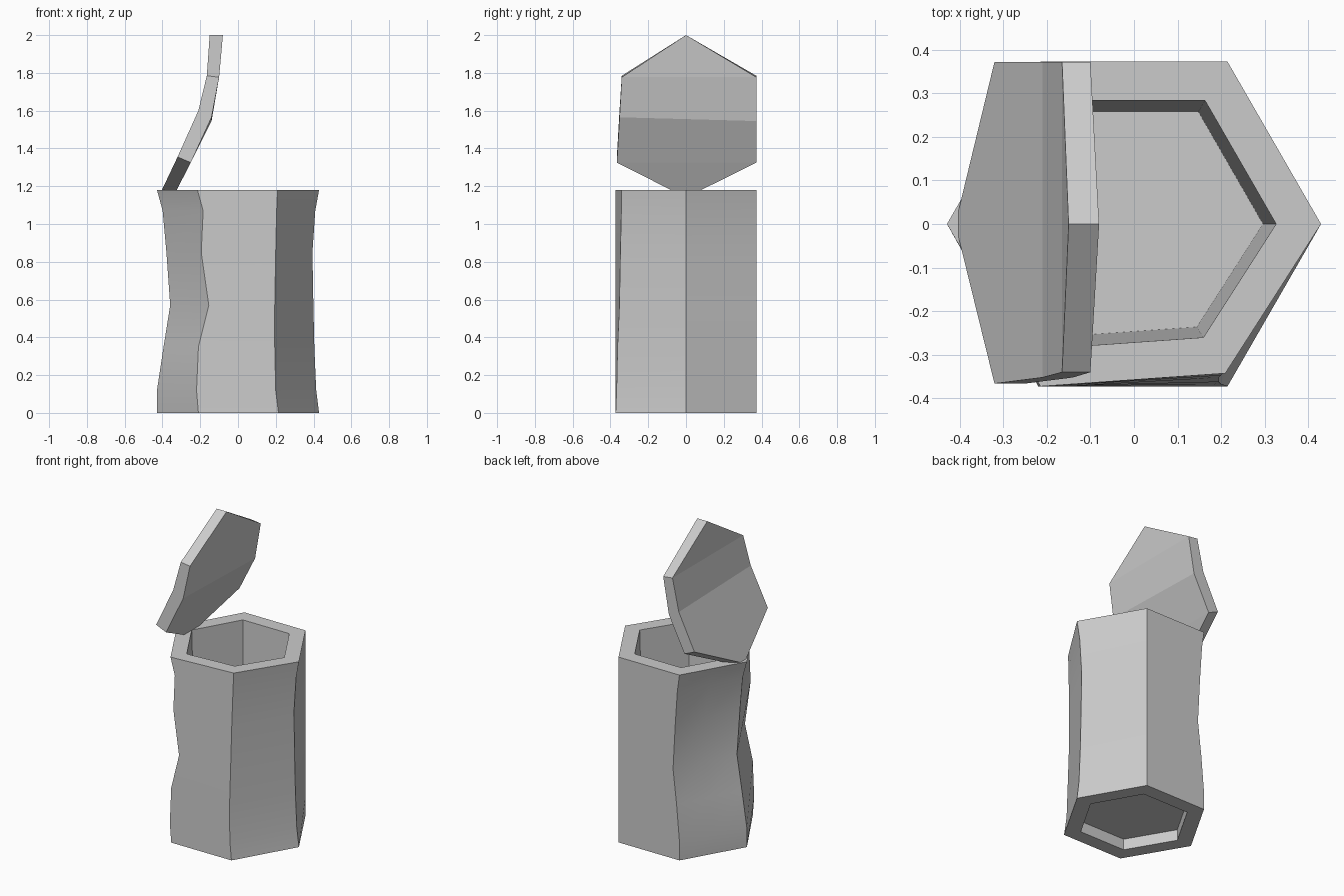
import bpy
import bmesh
from math import cos, sin, radians

if "Cube" in bpy.data.objects:
    bpy.data.objects.remove(bpy.data.objects["Cube"])

grey = bpy.data.materials.new("plain grey")
grey.use_nodes = True
colour = (0.6, 0.6, 0.6, 1)
grey.diffuse_color = colour
grey.node_tree.nodes["Principled BSDF"].inputs["Base Color"].default_value = colour


def finish(bm, name):
    bmesh.ops.recalc_face_normals(bm, faces=bm.faces)
    mesh = bpy.data.meshes.new(name)
    bm.to_mesh(mesh)
    bm.free()
    mesh.materials.append(grey)
    obj = bpy.data.objects.new(name, mesh)
    bpy.context.collection.objects.link(obj)
    return obj


def bridge(bm, lower, upper):
    n = len(lower)
    for i in range(n):
        j = (i + 1) % n
        bm.faces.new((lower[i], lower[j], upper[j], upper[i]))


# Battered hexagonal can: sideways dents of each corner, by height
heights = [0, 0.12, 0.35, 0.57, 0.85, 1.07, 1.18]
dent_x = {
    0: [0, -0.015, -0.025, -0.03, -0.035, -0.02, 0],
    120: [0, 0, 0.02, 0.045, 0.03, 0.015, 0],
    180: [0, 0, 0.035, 0.07, 0.05, 0.03, 0],
    240: [0.005, -0.005, 0.005, 0.06, 0.02, 0.03, 0],
    300: [0, -0.015, -0.02, -0.02, -0.015, -0.01, -0.005],
}
dent_y = {300: [0, 0.005, 0.01, 0.02, 0.025, 0.03, 0.03]}
side_dent = [0, 0, 0.005, 0.015, 0.03, 0.01, 0]   # hollow in one back side
none = [0] * len(heights)


def ring_points(level):
    points = []
    for angle in range(0, 360, 60):
        a = radians(angle)
        points.append((0.429 * cos(a) + dent_x.get(angle, none)[level],
                       0.43 * sin(a) + dent_y.get(angle, none)[level]))
    # middle column of the hollow side
    (ax, ay), (bx, by) = points[2], points[3]
    d = side_dent[level]
    points.insert(3, ((ax + bx) / 2 + d * 0.87, (ay + by) / 2 - d * 0.5))
    return points


def add_ring(bm, level, z, scale=1):
    return [bm.verts.new((x * scale, y * scale, z)) for x, y in ring_points(level)]


bm = bmesh.new()
top = len(heights) - 1
rings = [add_ring(bm, 0, 0.07, 0.76), add_ring(bm, 0, 0, 0.76)]   # foot recess
rings += [add_ring(bm, i, z) for i, z in enumerate(heights)]      # outer wall
rings += [add_ring(bm, top, 1.18, 0.76), add_ring(bm, top, 0.14, 0.69)]   # hollow inside
for lower, upper in zip(rings, rings[1:]):
    bridge(bm, lower, upper)
bm.faces.new(rings[0])
bm.faces.new(rings[-1])
can = finish(bm, "can_body")
bpy.ops.object.select_all(action="DESELECT")
can.select_set(True)
bpy.context.view_layer.objects.active = can
bpy.ops.object.shade_smooth_by_angle(angle=radians(30))

# Bent hexagonal lid: (x, z) down the inner and outer faces, tip to tip
inner = [(-0.345, 1.14), (-0.25, 1.325), (-0.14, 1.555), (-0.10, 1.777), (-0.08, 2.0)]
outer = [(-0.41, 1.165), (-0.32, 1.355), (-0.21, 1.59), (-0.165, 1.785), (-0.15, 2.0)]
front_y = [0, -0.366, -0.352, -0.34, 0]
back_y = [0, 0.372, 0.372, 0.372, 0]
tilt = [0, 0, 0.01, 0, 0]

bm = bmesh.new()
rims = []
for side in (inner, outer):
    front = [bm.verts.new((x, y, z + t)) for (x, z), y, t in zip(side, front_y, tilt)]
    back = [bm.verts.new((x, y, z - t)) for (x, z), y, t in zip(side[1:4], back_y[1:4], tilt[1:4])]
    back = [front[0]] + back + [front[4]]
    for i in range(4):
        strip = [front[i], front[i + 1], back[i + 1], back[i]]
        bm.faces.new(list(dict.fromkeys(strip)))
    rims.append(front + back[3:0:-1])
bridge(bm, rims[0], rims[1])
finish(bm, "bent_lid")
